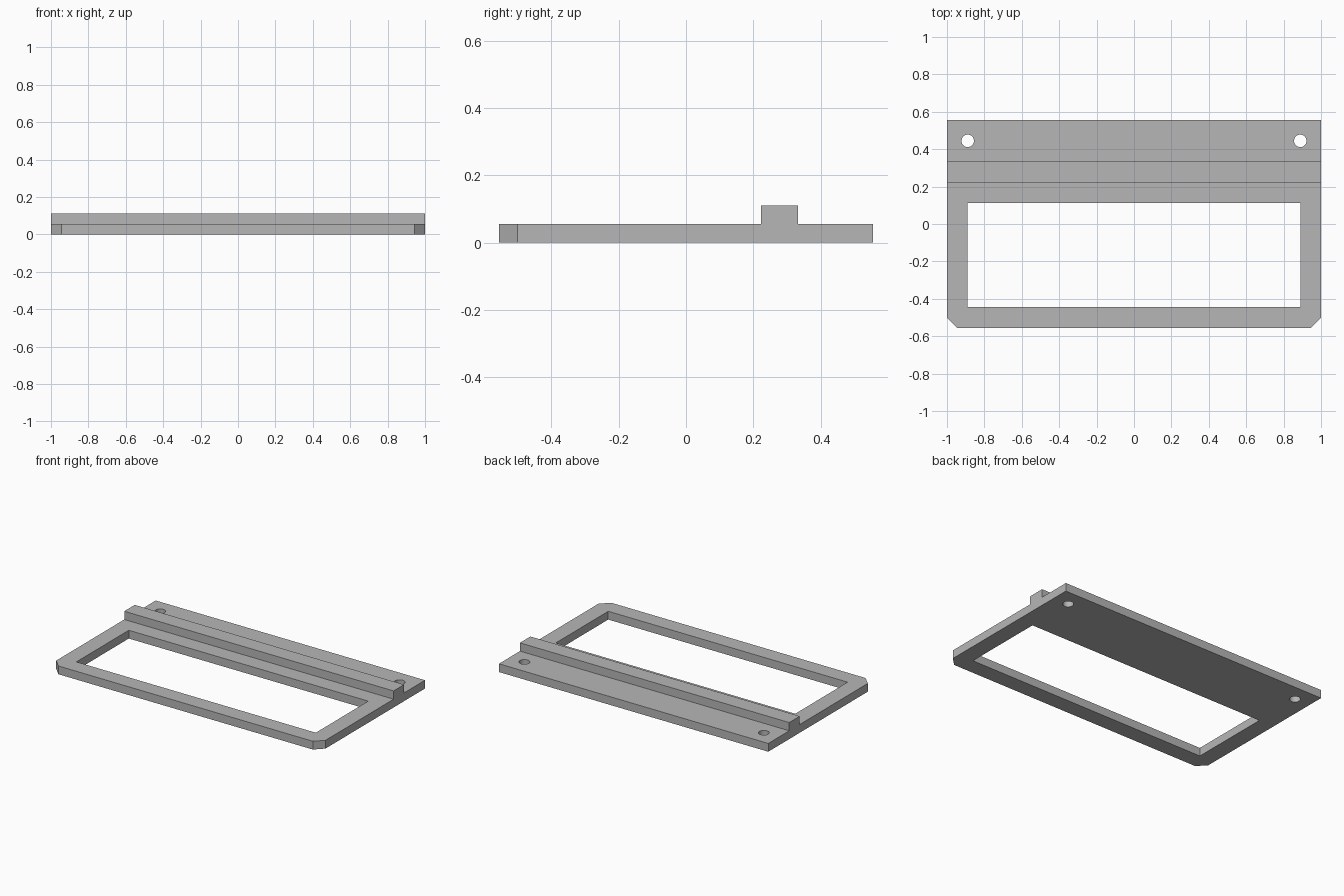
import bpy, bmesh, math
from mathutils import Matrix

cube = bpy.data.objects.get("Cube")
if cube:
    bpy.data.objects.remove(cube, do_unlink=True)

U = 1 / 18  # design unit: the plate is 36 x 20 x 1 units

grey = bpy.data.materials.new("plain_grey")
grey.use_nodes = True
colour = (0.47, 0.47, 0.47, 1)
grey.diffuse_color = colour
grey.node_tree.nodes["Principled BSDF"].inputs["Base Color"].default_value = colour


def make_object(name, bm):
    bmesh.ops.recalc_face_normals(bm, faces=bm.faces)
    mesh = bpy.data.meshes.new(name)
    bm.to_mesh(mesh)
    bm.free()
    mesh.materials.append(grey)
    obj = bpy.data.objects.new(name, mesh)
    bpy.context.collection.objects.link(obj)
    return obj


def extrude_profile(name, points, direction):
    bm = bmesh.new()
    face = bm.faces.new([bm.verts.new(p) for p in points])
    new = bmesh.ops.extrude_face_region(bm, geom=[face])["geom"]
    verts = [g for g in new if isinstance(g, bmesh.types.BMVert)]
    bmesh.ops.translate(bm, verts=verts, vec=direction)
    return make_object(name, bm)


def cut(target, cutter):
    cutter.hide_render = True
    cutter.hide_viewport = True
    mod = target.modifiers.new(cutter.name, "BOOLEAN")
    mod.operation = "DIFFERENCE"
    mod.solver = "EXACT"
    mod.object = cutter


# Plate with a raised ridge: side profile extruded across the width
side = [(-10, 0), (10, 0), (10, 1), (6, 1), (6, 2), (4, 2), (4, 1), (-10, 1)]
plate = extrude_profile("frame_plate", [(-1, y * U, z * U) for y, z in side], (2, 0, 0))

# Rectangular window
window = [(-16, -8), (16, -8), (16, 2), (-16, 2)]
cut(plate, extrude_profile("window_cutter", [(x * U, y * U, -U) for x, y in window], (0, 0, 4 * U)))

for label, s in (("left", 1), ("right", -1)):
    # Bevelled front corners
    corner = [(19 * s, -9 + 1), (17 * s - s, -11), (19 * s, -11)]
    cut(plate, extrude_profile(label + "_corner_cutter",
                               [(x * U, y * U, -U) for x, y in corner], (0, 0, 4 * U)))
    # Round mounting holes near the back corners
    bm = bmesh.new()
    bmesh.ops.create_cone(bm, cap_ends=True, segments=32, radius1=0.6 * U, radius2=0.6 * U,
                          depth=4 * U, matrix=Matrix.Translation((16 * s * U, 8 * U, U / 2)))
    cut(plate, make_object(label + "_hole_cutter", bm))

# Bake the cuts, then smooth only the hole walls
bpy.ops.object.select_all(action="DESELECT")
plate.select_set(True)
bpy.context.view_layer.objects.active = plate
for mod in list(plate.modifiers):
    bpy.ops.object.modifier_apply(modifier=mod.name)
for obj in list(bpy.data.objects):
    if obj.name.endswith("_cutter"):
        bpy.data.objects.remove(obj, do_unlink=True)
bpy.ops.object.shade_smooth_by_angle(angle=math.radians(30))
